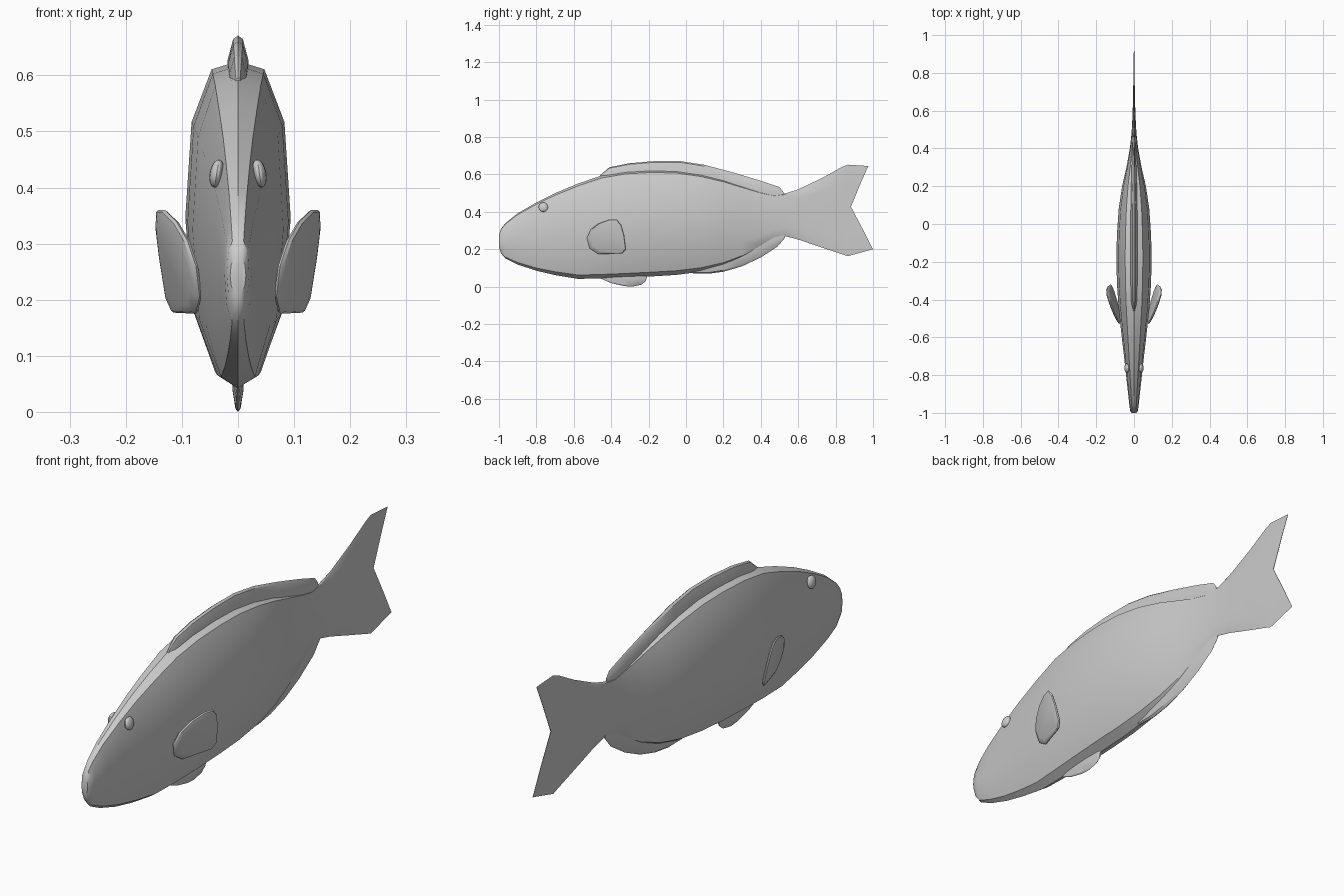
import bpy, bmesh, math

if "Cube" in bpy.data.objects:
    bpy.data.objects.remove(bpy.data.objects["Cube"])


def finish(name, bm):
    bmesh.ops.recalc_face_normals(bm, faces=bm.faces)
    me = bpy.data.meshes.new(name)
    bm.to_mesh(me)
    bm.free()
    ob = bpy.data.objects.new(name, me)
    bpy.context.collection.objects.link(ob)
    bpy.ops.object.select_all(action='DESELECT')
    ob.select_set(True)
    bpy.context.view_layer.objects.active = ob
    bpy.ops.object.shade_smooth_by_angle(angle=math.radians(30))
    return ob


def bridge(bm, a, b):
    for i in range(len(a)):
        j = (i + 1) % len(a)
        bm.faces.new((a[i], a[j], b[j], b[i]))


def loft(name, stations, half, end=None):
    """stations: (y, top, bottom, half width); half: (x, height) fractions, top to bottom."""
    ring = half + [(-x, t) for x, t in reversed(half) if x > 0]
    bm = bmesh.new()
    rings = []
    for y, top, bot, w in stations:
        rings.append([bm.verts.new((x * w, y, bot + (top - bot) * t)) for x, t in ring])
    if end:  # forked trailing edge
        for v, (x, t) in zip(rings[-1], ring):
            v.co.y = end[t]
    for a, b in zip(rings, rings[1:]):
        bridge(bm, a, b)
    bm.faces.new(rings[0])
    if end:  # close the fork with a strip of quads
        r, n = rings[-1], len(ring)
        for i in range(n // 2):
            vs = [r[i], r[i + 1], r[(n - i - 1) % n], r[(n - i) % n]]
            bm.faces.new(list(dict.fromkeys(vs)))
    else:
        bm.faces.new(rings[-1])
    return finish(name, bm)


# Body running into the forked tail
section = [(0, 1), (.5, .975), (.88, .81), (1, .51), (.85, .22), (.45, .04), (0, 0)]
body = [(-1, .275, .21, .014), (-.99, .308, .18, .02), (-.965, .34, .15, .024),
        (-.9, .392, .118, .031), (-.8, .45, .085, .042), (-.7, .5, .062, .053),
        (-.58, .55, .042, .067), (-.45, .595, .043, .081), (-.32, .617, .048, .09),
        (-.18, .625, .055, .094), (-.05, .621, .063, .09), (.08, .602, .08, .081),
        (.2, .572, .11, .063), (.3, .54, .15, .04), (.4, .508, .208, .022),
        (.47, .491, .25, .014), (.53, .498, .27, .01), (.6, .52, .252, .007),
        (.73, .582, .208, .004), (.83, .638, .175, .003), (.88, .655, .162, .002),
        (.97, .645, .2, .001)]
fork = {1: .975, .975: .97, .81: .937, .51: .882, .22: .95, .04: .99, 0: 1.0}
# the fork centre lies close to the last straight ring, so end that ring earlier
body[-2] = (.865, .652, .163, .002)
loft("body", body, section, fork)

# Median fins: wedges that thicken towards the body
wedge_up = [(0, 1), (.45, .93), (1, .5), (1, .05), (0, 0)]
wedge_down = [(x, 1 - t) for x, t in reversed(wedge_up)]
loft("dorsal_fin", [(-.46, .595, .56, .008), (-.41, .638, .57, .015), (-.3, .66, .58, .018),
                    (-.17, .671, .58, .019), (-.03, .671, .575, .018), (.1, .651, .55, .017),
                    (.25, .611, .51, .014), (.4, .566, .47, .009), (.5, .532, .46, .005),
                    (.52, .507, .47, .003)], wedge_up)
loft("anal_fin", [(0, .1, .08, .008), (.04, .13, .071, .016), (.12, .16, .069, .019),
                  (.2, .19, .08, .019), (.3, .23, .109, .015), (.4, .27, .156, .01),
                  (.49, .29, .215, .006), (.53, .3, .262, .004)], wedge_down)
loft("pelvic_fin", [(-.46, .07, .045, .004), (-.4, .08, .019, .008), (-.33, .08, .003, .01),
                    (-.29, .08, 0, .01), (-.24, .08, .01, .008), (-.215, .08, .03, .006),
                    (-.208, .08, .055, .003)], wedge_down)

# Pectoral fins: lens-shaped paddles angled out from the sides
outline = [(-.53, .26), (-.51, .305), (-.465, .34), (-.41, .36), (-.37, .36), (-.345, .33),
           (-.33, .275), (-.32, .2), (-.34, .177), (-.47, .175), (-.515, .205)]
cy, cz = -.42, .26
for side, label in ((1, "right"), (-1, "left")):
    bm = bmesh.new()

    def paddle_ring(scale, off):
        vs = []
        for y, z in outline:
            y, z = cy + (y - cy) * scale, cz + (z - cz) * scale
            x = .075 + .295 * (y + .53) + .2 * (z - .26) + off
            vs.append(bm.verts.new((side * x, y, z)))
        return vs
    rings = [paddle_ring(.8, -.009), paddle_ring(.96, -.005), paddle_ring(1, 0),
             paddle_ring(.96, .005), paddle_ring(.8, .009)]
    for a, b in zip(rings, rings[1:]):
        bridge(bm, a, b)
    bm.faces.new(rings[0])
    bm.faces.new(rings[-1])
    finish("pectoral_fin_" + label, bm)

    # Eyes: flattened spheres
    bm = bmesh.new()
    bmesh.ops.create_uvsphere(bm, u_segments=16, v_segments=10, radius=.025)
    for v in bm.verts:
        x, y, z = v.co
        v.co = (side * (.038 + x * .5 - z * .15), -.763 + y, .425 + z)
    finish("eye_" + label, bm)
